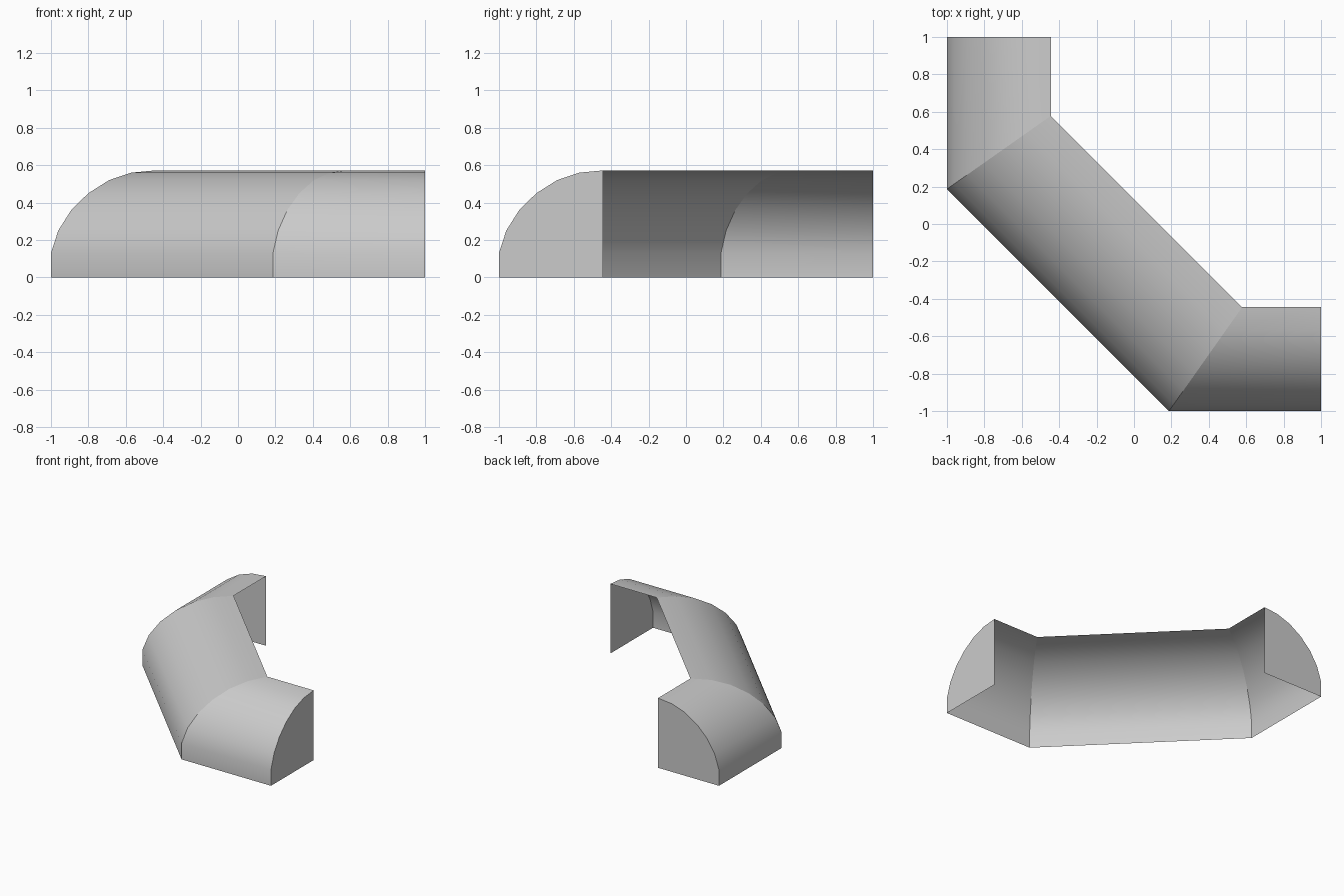
import bpy
import bmesh

cube = bpy.data.objects.get("Cube")
if cube:
    bpy.data.objects.remove(cube, do_unlink=True)

# Single plain grey
grey = bpy.data.materials.new("light_grey")
grey.use_nodes = True
colour = (0.6, 0.6, 0.6, 1)
grey.diffuse_color = colour
grey.node_tree.nodes["Principled BSDF"].inputs["Base Color"].default_value = colour

# Quarter-round profile: share of the way from outer to inner edge, height
PROFILE = [(0, 0), (0, 0.13), (0.07, 0.25), (0.195, 0.36), (0.36, 0.45),
           (0.56, 0.52), (0.775, 0.56), (1, 0.572)]
# Outer and inner plan edges at each mitre
OUTER = [(-1, 1), (-1, 0.187), (0.187, -1), (1, -1)]
INNER = [(-0.445, 1), (-0.445, 0.578), (0.578, -0.445), (1, -0.445)]

bm = bmesh.new()
rings = []
for (ox, oy), (ix, iy) in zip(OUTER, INNER):
    rings.append([bm.verts.new((ox + (ix - ox) * t, oy + (iy - oy) * t, z))
                  for t, z in PROFILE])

# Curved shell, open at the back and underneath
for a, b in zip(rings, rings[1:]):
    for i in range(len(PROFILE) - 1):
        bm.faces.new((a[i], b[i], b[i + 1], a[i + 1])).smooth = True

# Flat end caps, each with a bottom inner corner
for ring, (x, y), flip in ((rings[0], INNER[0], False), (rings[-1], INNER[-1], True)):
    loop = ring + [bm.verts.new((x, y, 0))]
    bm.faces.new(loop[::-1] if flip else loop)

# Crisp mitres and cap rims
for ring in rings:
    for v, w in zip(ring, ring[1:]):
        bm.edges.get((v, w)).smooth = False

mesh = bpy.data.meshes.new("corner_moulding")
bm.to_mesh(mesh)
bm.free()
mesh.materials.append(grey)
moulding = bpy.data.objects.new("corner_moulding", mesh)
bpy.context.collection.objects.link(moulding)
